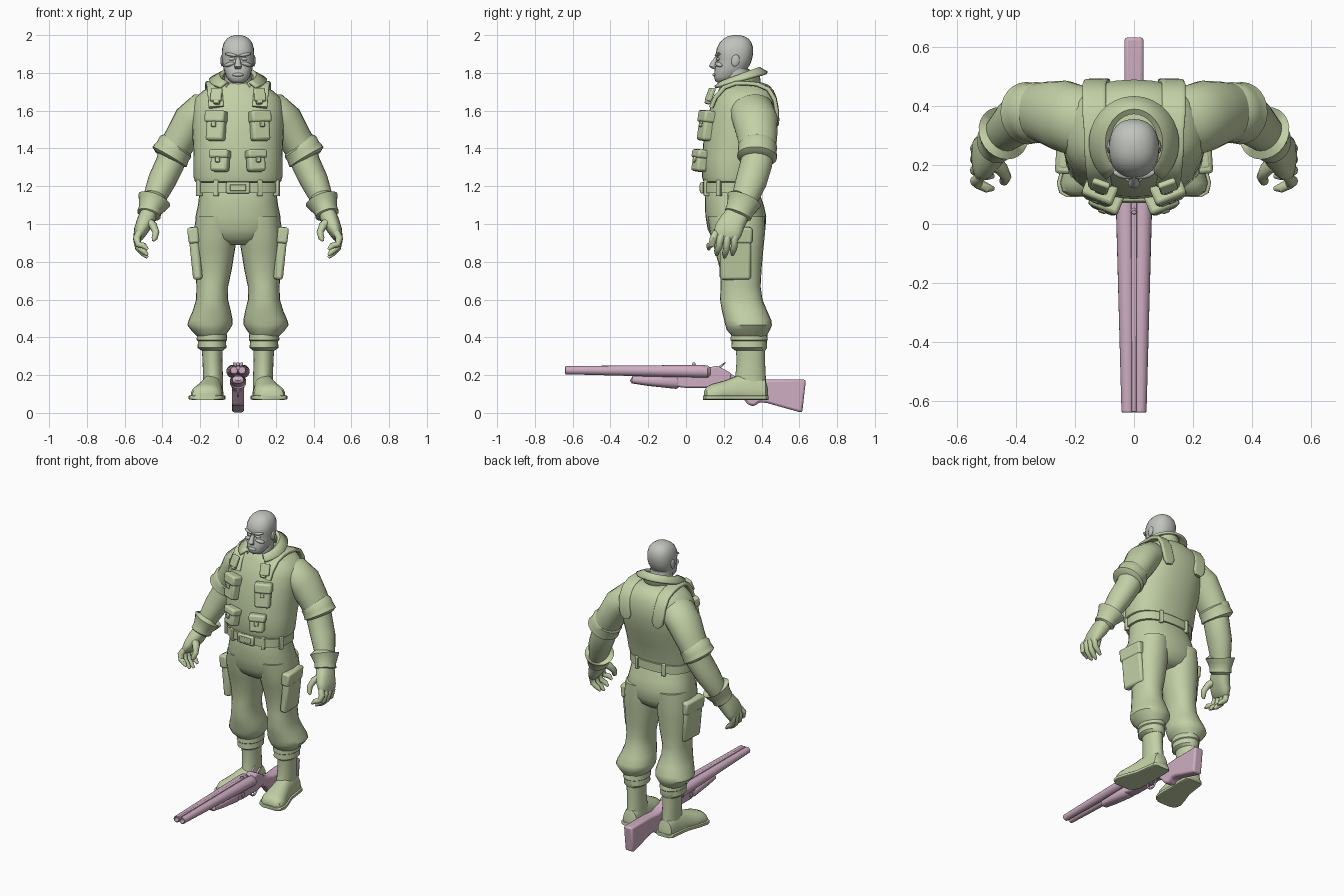
import bpy, bmesh, math
from mathutils import Vector, Matrix, Euler
from mathutils.bvhtree import BVHTree

def material(name, rgb):
    m = bpy.data.materials.new(name)
    m.diffuse_color = (*rgb, 1)
    return m

GREEN = material("olive cloth", (0.54, 0.63, 0.38))
GREY = material("grey mask", (0.53, 0.55, 0.51))
PINK = material("dusty pink gun", (0.62, 0.42, 0.54))
X, Y, Z = Vector((1, 0, 0)), Vector((0, 1, 0)), Vector((0, 0, 1))

def finish(bm, name, mat, mirror=False, bevel=0, angle=40):
    bmesh.ops.recalc_face_normals(bm, faces=bm.faces)
    me = bpy.data.meshes.new(name)
    bm.to_mesh(me)
    me.materials.append(mat)
    me.shade_smooth()
    me.set_sharp_from_angle(angle=math.radians(angle))
    ob = bpy.data.objects.new(name, me)
    bpy.context.collection.objects.link(ob)
    if bevel:
        b = ob.modifiers.new("bevel", 'BEVEL')
        b.width, b.segments, b.limit_method = bevel, 2, 'ANGLE'
    if mirror:
        ob.modifiers.new("mirror", 'MIRROR')
    return ob

def loft(name, secs, mat, t=None, ref=None, p=2.0, n=24, mirror=False, floor=None):
    """Skin superellipse rings (center, ru, rv) along a path."""
    bm, rings = bmesh.new(), []
    cs = [Vector(s[0]) for s in secs]
    for i, (c, ru, rv) in enumerate(secs):
        d = t or (cs[min(i + 1, len(cs) - 1)] - cs[max(i - 1, 0)]).normalized()
        r = ref or (Z if abs(d.y) > 0.85 else Y)
        u = r.cross(d).normalized()
        v = d.cross(u)
        ring = []
        for k in range(n):
            a = 2 * math.pi * k / n
            ca, sa = math.cos(a), math.sin(a)
            q = cs[i] + u * math.copysign(abs(ca) ** (2 / p), ca) * ru + v * math.copysign(abs(sa) ** (2 / p), sa) * rv
            if floor is not None:
                q.z = max(q.z, floor)
            ring.append(bm.verts.new(q))
        rings.append(ring)
    for a, b in zip(rings, rings[1:]):
        for k in range(n):
            bm.faces.new((a[k], a[(k + 1) % n], b[(k + 1) % n], b[k]))
    bm.faces.new(rings[0])
    bm.faces.new(rings[-1])
    return finish(bm, name, mat, mirror)

def R(z, x0, x1, yf, yb):
    """Horizontal ring from its x and y limits."""
    return (((x0 + x1) / 2, (yf + yb) / 2, z), (x1 - x0) / 2, (yb - yf) / 2)

def box(name, loc, size, mat, rot=(0, 0, 0), bevel=0.01, mirror=False):
    bm = bmesh.new()
    e = Euler([math.radians(a) for a in rot]).to_matrix().to_4x4()
    bmesh.ops.create_cube(bm, size=1, matrix=Matrix.Translation(loc) @ e @ Matrix.Diagonal((*size, 1)))
    return finish(bm, name, mat, mirror, bevel)

def ball(name, loc, size, mat, rot=(0, 0, 0), mirror=False):
    bm = bmesh.new()
    e = Euler([math.radians(a) for a in rot]).to_matrix().to_4x4()
    bmesh.ops.create_uvsphere(bm, u_segments=16, v_segments=10, radius=1,
                              matrix=Matrix.Translation(loc) @ e @ Matrix.Diagonal((*size, 1)))
    return finish(bm, name, mat, mirror)

def plate(name, pts, hw, mat, bevel):
    """Side profile (y, z) extruded to both sides of x = 0."""
    bm = bmesh.new()
    f = bm.faces.new([bm.verts.new((-hw, y, z)) for y, z in pts])
    g = bmesh.ops.extrude_face_region(bm, geom=[f])['geom']
    bmesh.ops.translate(bm, vec=(2 * hw, 0, 0), verts=[v for v in g if isinstance(v, bmesh.types.BMVert)])
    return finish(bm, name, mat, bevel=bevel)

# --- head
loft("neck", [R(1.66, -.08, .08, .21, .36), R(1.75, -.072, .072, .19, .345), R(1.82, -.07, .07, .2, .335)], GREY, t=Z)
loft("head", [R(z, -w, w, f, b) for z, w, f, b in (
    (1.75, .03, .165, .22), (1.757, .045, .155, .25), (1.78, .062, .148, .29), (1.82, .076, .152, .325),
    (1.85, .082, .162, .342), (1.875, .085, .165, .35), (1.9, .086, .157, .355), (1.93, .084, .163, .356),
    (1.96, .075, .178, .347), (1.98, .06, .198, .332), (1.993, .04, .22, .31), (2.0, .015, .25, .285))], GREY, t=Z, p=2.3)
loft("nose", [((0, .165, 1.885), .01, .012), ((0, .147, 1.855), .014, .016), ((0, .138, 1.835), .02, .017),
              ((0, .152, 1.82), .014, .01)], GREY, t=Z, n=12)
ball("brow", (.036, .168, 1.896), (.036, .014, .009), GREY, (0, -10, 14), True)
ball("cheek", (.045, .175, 1.845), (.03, .018, .012), GREY, (0, 15, 25), True)
ball("eye", (.034, .17, 1.874), (.017, .008, .009), GREY, (0, 0, 15), True)
ball("mouth", (0, .153, 1.79), (.03, .012, .01), GREY)
ball("ear", (.084, .262, 1.865), (.009, .022, .032), GREY, (-10, 0, 0), True)

# --- jacket
torso = loft("jacket", [R(z, -w, w, f, b) for z, w, f, b in (
    (1.215, .2, .12, .375), (1.225, .228, .092, .395), (1.25, .235, .085, .4), (1.35, .235, .085, .43),
    (1.45, .24, .093, .465), (1.55, .245, .11, .488), (1.62, .243, .13, .49), (1.67, .225, .15, .48),
    (1.705, .185, .17, .465), (1.735, .13, .185, .44), (1.75, .08, .2, .4))], GREEN, t=Z, p=2.3, n=32)
bm = bmesh.new()
bm.from_mesh(torso.data)
tree = BVHTree.FromBMesh(bm)
bm.free()

# open collar, rising to the back
bm, prev = bmesh.new(), None
for k in range(25):
    a = math.radians(-142 + 284 * k / 24)
    s, c = math.sin(a), math.cos(a)
    row = [bm.verts.new((rx * s, .275 + ry * c, z + .042 * c)) for rx, ry, z in
           ((.095, .115, 1.69), (.088, .105, 1.775), (.098, .115, 1.782), (.15, .155, 1.757))]
    if prev:
        for j in range(3):
            bm.faces.new((prev[j], prev[j + 1], row[j + 1], row[j]))
    prev = row
sol = finish(bm, "collar", GREEN).modifiers.new("thick", 'SOLIDIFY')
sol.thickness, sol.offset = .016, 0

# shoulder straps laid on the jacket surface
path = []
for x, y, z in ((.115, .13, 1.62), (.12, .15, 1.68), (.125, .2, 1.73), (.13, .26, 1.75), (.13, .32, 1.75),
                (.135, .38, 1.75), (.135, .44, 1.72), (.135, .47, 1.66), (.13, .49, 1.6), (.12, .49, 1.55), (.115, .49, 1.52)):
    q, nrm, _, _ = tree.find_nearest((x, y, z))
    q = q + nrm * .01
    path.append(((x, q.y, q.z), .012, .04 if z > 1.53 else .02))
loft("shoulder_strap", path, GREEN, ref=X, p=5, mirror=True)
box("strap_buckle", (.115, .128, 1.685), (.062, .022, .075), GREEN, (-22, 0, 20), .007, True)
box("buckle_tab", (.112, .118, 1.655), (.034, .025, .04), GREEN, (-22, 0, 20), .005, True)

# chest pouches with flaps
for tag, x, y, z, h, w in (("upper", .115, .108, 1.52, .16, .1), ("lower", .094, .075, 1.335, .115, .095)):
    box(tag + "_pouch", (x, y, z), (w, .06, h), GREEN, (-9, 0, 22), .014, True)
    box(tag + "_pouch_flap", (x + .001, y + .004, z + h * .3), (w + .012, .07, h * .4), GREEN, (-9, 0, 22), .012, True)
    box(tag + "_pouch_tab", (x + .014, y - .031, z + h * .06), (.026, .012, .03), GREEN, (-9, 0, 22), .004, True)

# --- sleeves, forearms, gloves
loft("sleeve", [((.13, .33, 1.6), .09, .11), ((.19, .35, 1.595), .1, .12), ((.245, .368, 1.545), .1, .12),
                ((.3, .378, 1.455), .09, .105), ((.345, .38, 1.38), .085, .095)], GREEN, mirror=True)
loft("sleeve_cuff", [((.318, .378, 1.425), .085, .09), ((.33, .378, 1.41), .1, .104), ((.345, .378, 1.385), .098, .102),
                     ((.363, .376, 1.355), .105, .106), ((.37, .375, 1.343), .08, .085)], GREEN, mirror=True)
loft("forearm", [((.345, .378, 1.37), .078, .085), ((.36, .372, 1.32), .077, .085), ((.405, .345, 1.225), .074, .083),
                 ((.45, .305, 1.12), .058, .068), ((.465, .29, 1.08), .05, .06)], GREEN, mirror=True)
loft("glove_cuff", [((.442, .31, 1.13), .06, .07), ((.443, .308, 1.128), .09, .095), ((.452, .3, 1.105), .078, .085),
                    ((.465, .285, 1.075), .062, .075), ((.472, .275, 1.05), .064, .074), ((.476, .27, 1.04), .045, .06)],
     GREEN, mirror=True)
loft("palm", [((.47, .28, 1.06), .045, .06), ((.49, .25, 1.015), .046, .068), ((.512, .226, .97), .038, .075),
              ((.526, .212, .935), .027, .07), ((.53, .208, .92), .015, .055)], GREEN, p=2.5, mirror=True)
for i, (name, tip) in enumerate((("index", .865), ("middle", .835), ("ring", .822), ("little", .835))):
    y0, y1 = .15 + .037 * i, .122 + .042 * i
    loft(name + "_finger", [((.522, y0 + .01, .955), .018, .019), ((.537, y0 - .005, .925), .02, .02),
                            ((.527, (y0 + y1) / 2, (.92 + tip) / 2), .018, .018),
                            ((.498, y1, tip + .02), .016, .016), ((.478, y1 - .002, tip), .007, .008)],
         GREEN, n=10, mirror=True)
loft("thumb", [((.485, .22, 1.02), .024, .03), ((.448, .185, .99), .022, .024), ((.434, .16, .955), .018, .019),
               ((.442, .145, .925), .016, .016), ((.45, .14, .91), .006, .006)], GREEN, n=12, mirror=True)

# --- belt
loft("belt", [R(z, -w, w, .3 - d, .185 + d) for z, w, d in
              ((1.163, .205, .2), (1.164, .22, .213), (1.22, .22, .213), (1.221, .205, .2))], GREEN, t=Z, p=2.4, n=32)
box("belt_buckle", (0, .085, 1.192), (.125, .02, .062), GREEN, bevel=.008)
box("buckle_plate", (0, .077, 1.192), (.085, .012, .035), GREEN, bevel=.004)
for name, x, y, r in (("front", .115, .11, 20), ("side", .205, .175, 60), ("back", .1, .382, -18)):
    box(name + "_belt_loop", (x, y, 1.19), (.026, .03, .085), GREEN, (0, 0, r), .005, True)

# --- trousers
loft("trouser_seat", [R(z, -w, w, f, b) for z, w, f, b in (
    (1.235, .195, .12, .37), (1.16, .205, .1, .39), (1.1, .212, .1, .412), (1.04, .225, .103, .425), (.97, .225, .115, .42),
    (.92, .17, .14, .4), (.89, .08, .18, .36))], GREEN, t=Z, p=2.3, n=32)
loft("trouser_leg", [R(*s) for s in (
    (1.04, .01, .222, .115, .42), (.95, .006, .236, .128, .418), (.87, .015, .235, .15, .41), (.76, .033, .226, .18, .4),
    (.67, .052, .22, .183, .395), (.6, .053, .222, .18, .405), (.54, .038, .24, .19, .43), (.49, .028, .262, .202, .452),
    (.465, .03, .268, .208, .455), (.44, .045, .25, .215, .445), (.405, .07, .215, .245, .425))], GREEN, t=Z, p=2.2, mirror=True)
box("cargo_pocket", (.222, .262, .845), (.05, .165, .28), GREEN, (0, 6, 4), .015, True)
box("cargo_pocket_flap", (.231, .26, .94), (.058, .18, .085), GREEN, (0, 6, 4), .012, True)

# --- boots
loft("boot_top", [R(*s) for s in (
    (.43, .075, .205, .25, .42), (.42, .06, .217, .238, .43), (.385, .057, .219, .236, .433), (.38, .064, .212, .242, .428),
    (.345, .061, .214, .24, .43), (.33, .08, .195, .26, .42))], GREEN, t=Z, mirror=True)
loft("boot_shaft", [R(*s) for s in (
    (.36, .08, .193, .262, .42), (.28, .083, .188, .268, .418), (.2, .08, .185, .262, .422), (.1, .078, .185, .24, .428))],
     GREEN, t=Z, mirror=True)
foot = ((.434, .132, .035, .04), (.42, .132, .053, .09), (.36, .135, .058, .13), (.28, .142, .062, .112),
        (.2, .156, .078, .082), (.14, .167, .084, .066), (.11, .171, .072, .052), (.095, .173, .045, .025))
loft("boot_foot", [((x, y, .088), w, h) for y, x, w, h in foot], GREEN, t=-Y, p=2.3, mirror=True, floor=.085)
loft("boot_sole", [((x, y - .004 * (y < .12) + .003 * (y > .4), .081), w + .011, .012) for y, x, w, h in foot],
     GREEN, t=-Y, p=7, mirror=True)

# --- shotgun
loft("barrel", [((x, y, z), r, r) for y, x, z, r in (
    (.13, .025, .218, .02), (.115, .028, .218, .033), (.08, .028, .22, .034), (-.638, .021, .226, .0215),
    (-.64, .021, .226, .016), (-.5, .021, .226, .016))], PINK, t=Y, n=20, mirror=True)
loft("barrel_rib", [((0, .09, .24), .01, .014), ((0, -.636, .238), .008, .01)], PINK, p=6)
loft("fore_end", [((0, -.292, .18), .015, .01), ((0, -.285, .176), .03, .02), ((0, -.2, .17), .036, .027),
                  ((0, -.05, .162), .042, .035), ((0, -.04, .162), .036, .03)], PINK, p=2.4)
plate("receiver", [(-.06, .14), (-.05, .2), (.12, .24), (.165, .25), (.24, .21), (.24, .15), (.17, .132), (.0, .132)], .036, PINK, .01)
plate("stock", [(.19, .235), (.27, .188), (.34, .168), (.43, .176), (.635, .176), (.615, .0), (.43, .052), (.39, .057),
                (.36, .035), (.33, .042), (.27, .115), (.19, .14)], .033, PINK, .012)
loft("hinge_pin", [((-.042, 0, .165), .016, .016), ((.042, 0, .165), .016, .016)], PINK, n=14)
loft("hammer", [((.02, .17, .235), .007, .012), ((.02, .19, .252), .007, .009), ((.02, .21, .268), .007, .006)],
     PINK, t=Z, n=10, mirror=True)
loft("rear_sight", [((0, .045, .245), .012, .014), ((0, .04, .268), .008, .006)], PINK, t=Z, n=10)
bpy.ops.mesh.primitive_torus_add(location=(0, .17, .125), rotation=(0, math.pi / 2, 0), major_radius=.036,
                                 minor_radius=.006, major_segments=20, minor_segments=8)
guard = bpy.context.object
guard.name = "trigger_guard"
guard.data.materials.append(PINK)
guard.data.shade_smooth()
loft("trigger", [((0, .17, .14), .004, .007), ((0, .165, .105), .004, .004)], PINK, t=Z, n=8)
